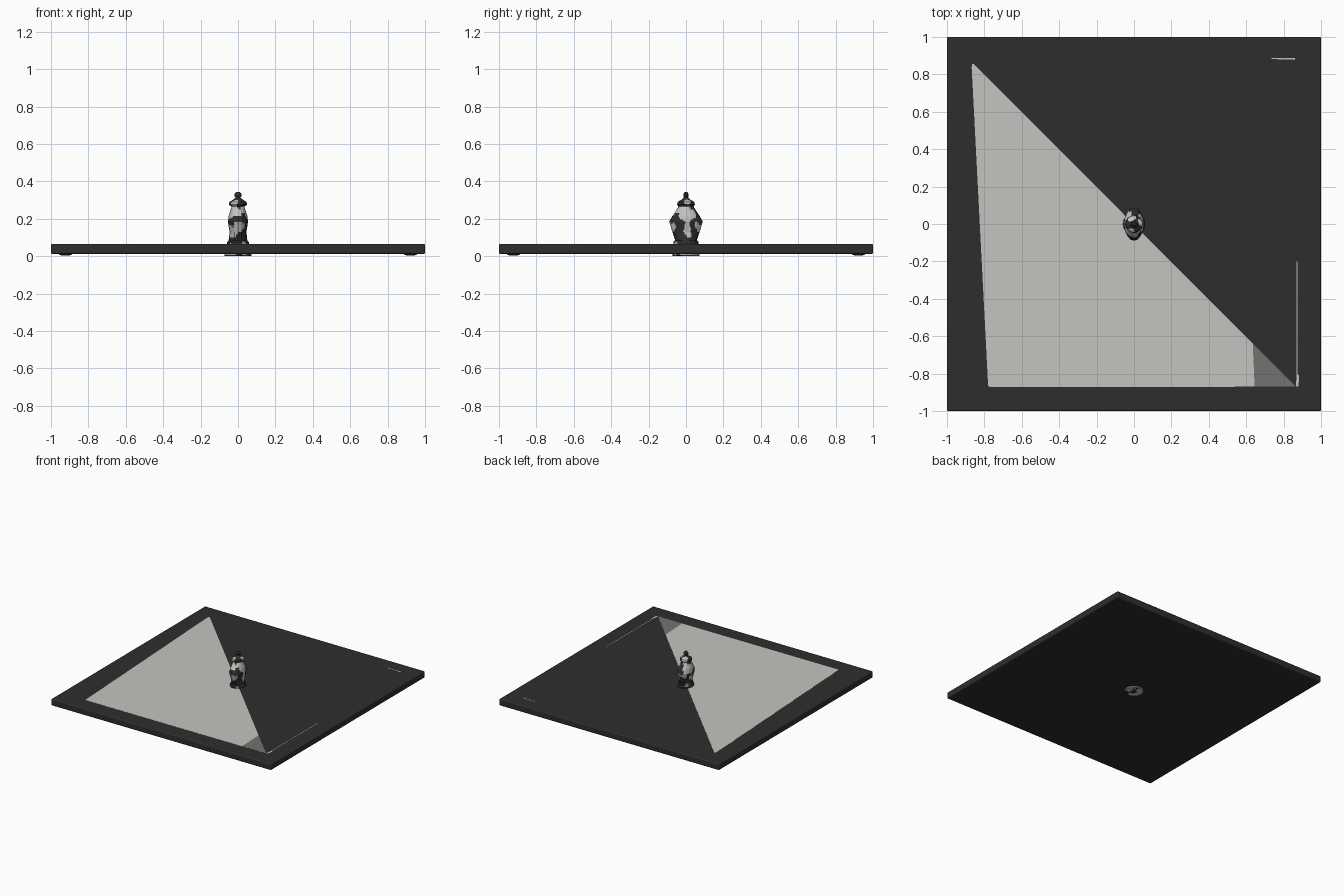
import bpy, bmesh, math
from mathutils import Vector, noise

cube = bpy.data.objects.get("Cube")
if cube:
    bpy.data.objects.remove(cube, do_unlink=True)


def material(name, rgb):
    m = bpy.data.materials.new(name)
    m.use_nodes = True
    color = (*rgb, 1)
    m.diffuse_color = color
    m.node_tree.nodes["Principled BSDF"].inputs["Base Color"].default_value = color
    return m


DARK = material("charcoal", (0.027, 0.027, 0.027))
LIGHT = material("pale stone", (0.55, 0.55, 0.52))
GREY = material("mid grey", (0.17, 0.17, 0.165))


def finish(bm, name, *mats):
    bmesh.ops.recalc_face_normals(bm, faces=bm.faces)
    mesh = bpy.data.meshes.new(name)
    bm.to_mesh(mesh)
    bm.free()
    for m in mats:
        mesh.materials.append(m)
    ob = bpy.data.objects.new(name, mesh)
    bpy.context.collection.objects.link(ob)
    return ob


def plate(name, points, mat, low=0.064, high=0.066):
    """Flat prism from a top outline."""
    bm = bmesh.new()
    face = bm.faces.new([bm.verts.new((x, y, low)) for x, y in points])
    out = bmesh.ops.extrude_face_region(bm, geom=[face])["geom"]
    for v in out:
        if isinstance(v, bmesh.types.BMVert):
            v.co.z = high
    return finish(bm, name, mat)


def loft(rings, sides, ridge=0.0):
    """Stack of oval rings (z, half width, half depth), ridged front and back."""
    bm = bmesh.new()
    loops = []
    for z, rx, ry in rings:
        loop = []
        for i in range(sides):
            a = math.tau * i / sides
            s = math.sin(a)
            loop.append(bm.verts.new((rx * math.cos(a), ry * s * (1 - ridge + ridge * abs(s)), z)))
        loops.append(loop)
    for lower, upper in zip(loops, loops[1:]):
        for i in range(sides):
            j = (i + 1) % sides
            bm.faces.new((lower[i], lower[j], upper[j], upper[i]))
    bm.faces.new(loops[0])
    bm.faces.new(loops[-1])
    return bm


def mottle(bm, bias):
    """Scatter pale patches over the dark faces."""
    bmesh.ops.triangulate(bm, faces=bm.faces)
    bmesh.ops.subdivide_edges(bm, edges=bm.edges, cuts=2, use_grid_fill=True)
    for f in bm.faces:
        c = f.calc_center_median()
        value = noise.noise(c * 22 + Vector((3.3, 1.7, 5.1))) + bias(c)
        f.material_index = 1 if value > 0 else 0


# Board slab with softened edges
bm = bmesh.new()
bmesh.ops.create_cube(bm, size=1)
for v in bm.verts:
    v.co = (v.co.x * 2, v.co.y * 2, 0.0385 + v.co.z * 0.053)
board = finish(bm, "board", DARK)
bevel = board.modifiers.new("soft edge", "BEVEL")
bevel.width = 0.008
bevel.segments = 3
bpy.context.view_layer.objects.active = board
board.select_set(True)
bpy.ops.object.shade_smooth_by_angle(angle=math.radians(40))
board.select_set(False)

# Painted panels on the top
plate("pale_panel", [(-0.868, 0.84), (-0.78, -0.865), (-0.77, -0.872), (0.645, -0.87),
                     (0.635, -0.64), (-0.855, 0.855), (-0.865, 0.855)], LIGHT)
plate("grey_corner", [(0.635, -0.64), (0.645, -0.87), (0.865, -0.87)], GREY)
plate("side_strip", [(0.87, -0.2), (0.87, -0.81), (0.865, -0.87), (0.88, -0.87),
                     (0.882, -0.81), (0.875, -0.8), (0.875, -0.2)], LIGHT)
plate("back_strip", [(0.735, 0.882), (0.86, 0.878), (0.86, 0.887), (0.735, 0.887)], LIGHT)

# Feet under the corners
for sx, x_name in ((-1, "right"), (1, "left")):
    for sy, y_name in ((-1, "front"), (1, "back")):
        foot = loft([(0.004, 0.022, 0.022), (0.008, 0.034, 0.034), (0.014, 0.034, 0.034)], 12)
        bmesh.ops.translate(foot, verts=foot.verts, vec=(sx * 0.922, sy * 0.922, 0))
        finish(foot, f"{y_name}_{x_name}_foot", DARK)

# Centre disc under the board
disc = loft([(0, 0.068, 0.068), (0.005, 0.074, 0.074), (0.014, 0.07, 0.07)], 12)
mottle(disc, lambda c: 0.1)
finish(disc, "underside_disc", DARK, LIGHT)

# Ornamental body, lid and neck
body = loft([(0.06, 0.06, 0.068), (0.075, 0.058, 0.068), (0.085, 0.05, 0.058),
             (0.13, 0.045, 0.073), (0.185, 0.054, 0.09), (0.215, 0.05, 0.073),
             (0.265, 0.034, 0.04), (0.275, 0.048, 0.048), (0.29, 0.046, 0.044),
             (0.302, 0.026, 0.024), (0.315, 0.011, 0.011)], 16, 0.2)
mottle(body, lambda c: -0.05 + max(-0.2, min(0.2, (c.z - 0.17) * 3)) - (0.25 if c.z > 0.27 else 0))
finish(body, "figure_body", DARK, LIGHT)

# Small knob on top
knob = loft([(0.312, 0.011, 0.011), (0.322, 0.02, 0.014), (0.333, 0.02, 0.014),
             (0.343, 0.01, 0.008)], 10)
mottle(knob, lambda c: -0.1)
finish(knob, "figure_knob", DARK, LIGHT)
